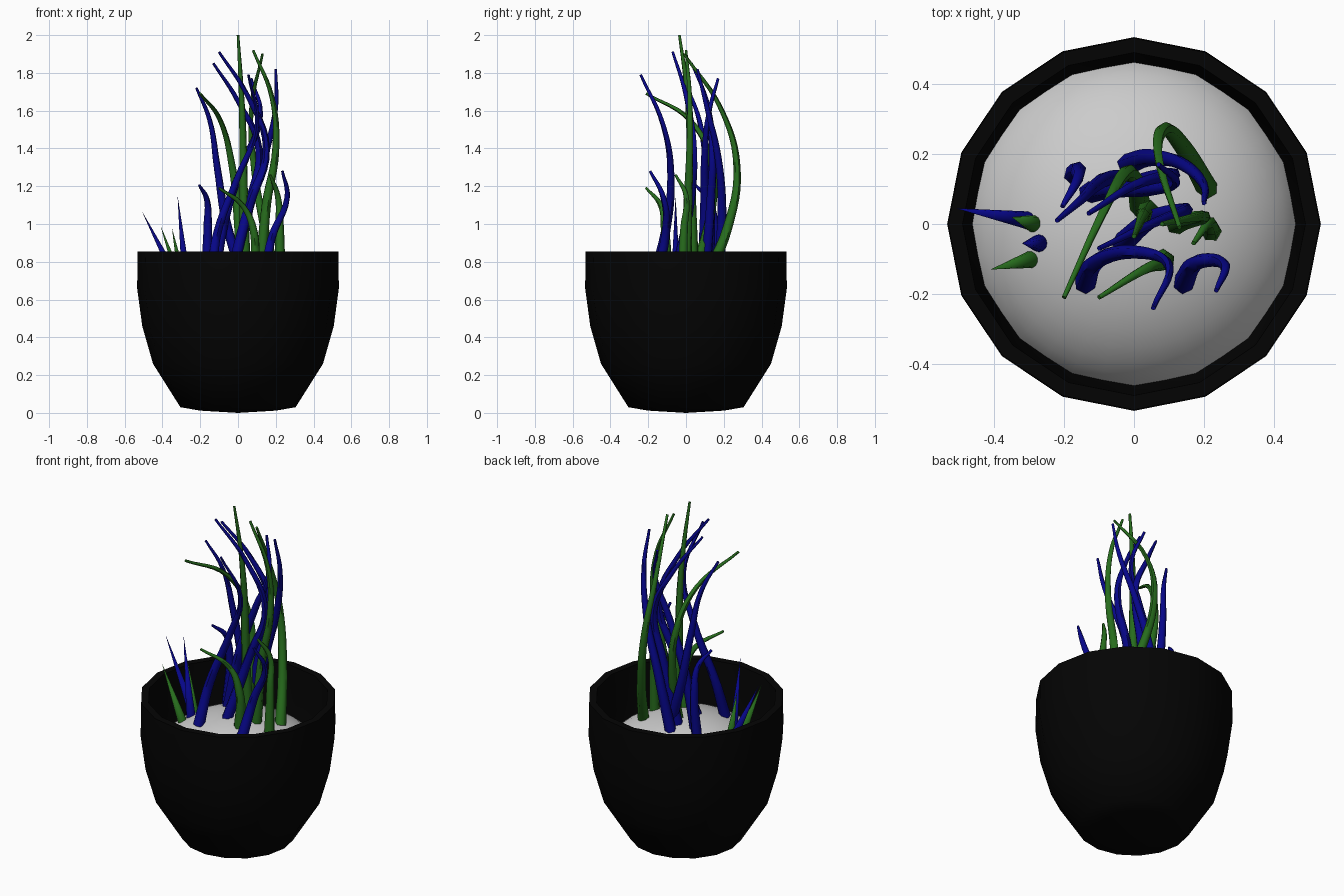
import bpy, bmesh, math
from mathutils import Vector

if "Cube" in bpy.data.objects:
    bpy.data.objects.remove(bpy.data.objects["Cube"])


def material(name, rgb):
    m = bpy.data.materials.new(name)
    m.diffuse_color = (*rgb, 1)
    m.use_nodes = True
    m.node_tree.nodes["Principled BSDF"].inputs["Base Color"].default_value = m.diffuse_color
    return m


BLACK = material("black", (0.0012, 0.0012, 0.0012))
GREEN = material("green", (0.02, 0.15, 0.012))
BLUE = material("blue", (0.002, 0.002, 0.25))


def smooth(obj, angle=40):
    bpy.ops.object.select_all(action='DESELECT')
    obj.select_set(True)
    bpy.context.view_layer.objects.active = obj
    bpy.ops.object.shade_smooth_by_angle(angle=math.radians(angle))


def lathe(name, profile, sides, mat=None):
    """Revolve (radius, z) points about the z axis."""
    bm = bmesh.new()
    vs = [bm.verts.new((r, 0, z)) for r, z in profile]
    es = [bm.edges.new(p) for p in zip(vs, vs[1:])]
    bmesh.ops.spin(bm, geom=vs + es, cent=(0, 0, 0), axis=(0, 0, 1),
                   angle=2 * math.pi, steps=sides)
    bmesh.ops.remove_doubles(bm, verts=bm.verts, dist=1e-4)
    bmesh.ops.recalc_face_normals(bm, faces=bm.faces)
    me = bpy.data.meshes.new(name)
    bm.to_mesh(me)
    bm.free()
    obj = bpy.data.objects.new(name, me)
    bpy.context.collection.objects.link(obj)
    if mat:
        me.materials.append(mat)
    smooth(obj, 65)
    return obj


def blade(name, mat, pts, base=0.031, tip=0.007):
    """Tapering bent leaf along a smooth path."""
    cu = bpy.data.curves.new(name, 'CURVE')
    cu.dimensions = '3D'
    cu.bevel_depth = 1.0
    cu.bevel_resolution = 1
    cu.resolution_u = 6
    cu.use_fill_caps = True
    sp = cu.splines.new('BEZIER')
    sp.bezier_points.add(len(pts) - 1)
    for i, (bp, p) in enumerate(zip(sp.bezier_points, pts)):
        bp.co = p
        bp.handle_left_type = bp.handle_right_type = 'AUTO'
        bp.radius = base + (tip - base) * i / (len(pts) - 1)
    cu.materials.append(mat)
    obj = bpy.data.objects.new(name, cu)
    bpy.context.collection.objects.link(obj)
    bpy.ops.object.select_all(action='DESELECT')
    obj.select_set(True)
    bpy.context.view_layer.objects.active = obj
    bpy.ops.object.convert(target='MESH')
    smooth(bpy.context.object, 60)


def spike(name, mat, base, tip, r=0.026):
    """Straight pointed shoot."""
    a, b = Vector(base), Vector(tip)
    bpy.ops.mesh.primitive_cone_add(vertices=12, radius1=r, radius2=0,
                                    depth=(b - a).length, location=(a + b) / 2)
    o = bpy.context.object
    o.name = name
    o.rotation_euler = (b - a).to_track_quat('Z', 'Y').to_euler()
    o.data.materials.append(mat)
    smooth(o, 60)


# pot: outer wall, flat rim, inner wall
lathe("pot", [(0, 0), (0.2, 0.012), (0.305, 0.03), (0.45, 0.26), (0.507, 0.46),
              (0.534, 0.66), (0.531, 0.855), (0.49, 0.855), (0.48, 0.66),
              (0.46, 0.50), (0.40, 0.28), (0, 0.26)], 16, BLACK)

# domed soil
steps = 10
lathe("soil", [(0.485 * math.sin(t), 0.415 + 0.335 * math.cos(t))
               for t in (math.radians(78) * i / steps for i in range(steps + 1))], 32)

# tall and short blue leaves
blue_paths = [
    [(-.14, -.17, .71), (-.11, -.11, .95), (0, -.08, 1.25), (.1, -.12, 1.52), (.055, -.24, 1.79)],
    [(-.04, -.06, .71), (.06, .02, 1.1), (.15, .04, 1.4), (.05, 0, 1.68), (-.1, -.07, 1.91)],
    [(-.02, .1, .71), (.06, .13, 1.1), (.11, .14, 1.4), (0, .11, 1.65), (-.13, .03, 1.85)],
    [(.03, .11, .71), (-.06, .13, 1.0), (-.11, .11, 1.3), (-.15, .07, 1.55), (-.22, .01, 1.72)],
    [(-.02, .17, .71), (.05, .19, 1.05), (.14, .17, 1.35), (.2, .11, 1.62), (.2, .06, 1.82)],
    [(-.13, .09, .71), (-.05, .1, 1.1), (.05, .1, 1.37), (.12, .12, 1.58), (.07, .17, 1.77)],
    [(-.17, .14, .70), (-.16, .15, 1.0), (-.165, .12, 1.13), (-.205, .05, 1.205)],
    [(.14, -.17, .70), (.18, -.11, .93), (.26, -.12, 1.14), (.235, -.19, 1.28)],
]
# tall and short green leaves
green_paths = [
    [(.04, .04, .72), (.03, .03, 1.1), (.025, .02, 1.5), (.015, 0, 1.75), (0, -.035, 2.0)],
    [(.02, .04, .72), (0, .13, 1.05), (-.03, .14, 1.3), (-.09, .03, 1.54), (-.2, -.21, 1.69)],
    [(.21, .1, .70), (.14, .22, .98), (.085, .27, 1.3), (.07, .19, 1.6), (.13, -.01, 1.9)],
    [(.12, 0, .72), (.15, .01, 1.1), (.2, .02, 1.4), (.18, .02, 1.67), (.08, 0, 1.92)],
    [(.22, -.02, .70), (.22, -.01, .98), (.21, 0, 1.15), (.17, -.055, 1.26)],
    [(.08, -.1, .71), (.085, -.11, .95), (.03, -.13, 1.09), (-.1, -.21, 1.19)],
]
for colour, mat, paths in (("blue", BLUE, blue_paths), ("green", GREEN, green_paths)):
    for i, path in enumerate(paths):
        blade(f"{colour}_leaf_{i + 1}", mat, path)

# small spikes at the left edge
spike("blue_spike_1", BLUE, (-.30, .01, .66), (-.51, .045, 1.07))
spike("blue_spike_2", BLUE, (-.27, -.055, .67), (-.32, -.055, 1.15))
spike("green_spike_1", GREEN, (-.285, 0, .66), (-.35, .02, .98))
spike("green_spike_2", GREEN, (-.29, -.10, .65), (-.41, -.13, .99))
